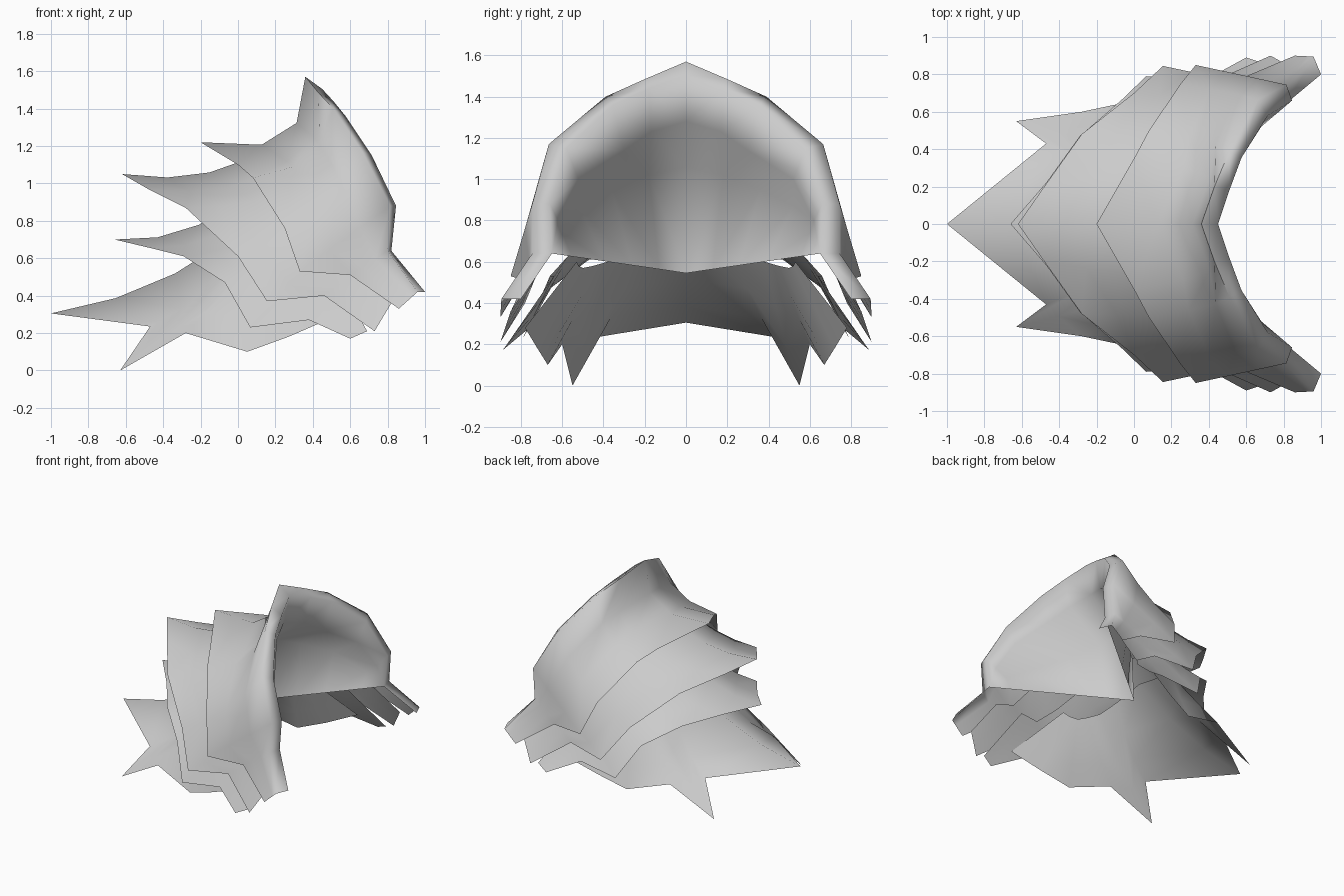
import bpy, bmesh, math
from mathutils import Vector

if "Cube" in bpy.data.objects:
    bpy.data.objects.remove(bpy.data.objects["Cube"])

grey = bpy.data.materials.new("plain_grey")
grey.use_nodes = True
grey.diffuse_color = (0.6, 0.6, 0.6, 1)
grey.node_tree.nodes["Principled BSDF"].inputs["Base Color"].default_value = (0.6, 0.6, 0.6, 1)


def loft(name, rings):
    """Skin half rings running from the middle to one side, mirrored across y."""
    bm = bmesh.new()
    rows = [[bm.verts.new(p) for p in ring] for ring in rings]
    for a, b in zip(rows, rows[1:]):
        for i in range(len(a) - 1):
            bm.faces.new([a[i], a[i + 1], b[i + 1], b[i]])
    half = bm.verts[:] + bm.edges[:] + bm.faces[:]
    copy = bmesh.ops.duplicate(bm, geom=half)["geom"]
    for v in copy:
        if isinstance(v, bmesh.types.BMVert):
            v.co.y = -v.co.y
    bmesh.ops.reverse_faces(bm, faces=[f for f in copy if isinstance(f, bmesh.types.BMFace)])
    bmesh.ops.remove_doubles(bm, verts=bm.verts[:], dist=0.0005)
    mesh = bpy.data.meshes.new(name)
    bm.to_mesh(mesh)
    bm.free()
    mesh.materials.append(grey)
    obj = bpy.data.objects.new(name, mesh)
    bpy.context.collection.objects.link(obj)
    bpy.ops.object.select_all(action="DESELECT")
    obj.select_set(True)
    bpy.context.view_layer.objects.active = obj
    bpy.ops.object.shade_smooth_by_angle(angle=math.radians(85))


def flared(upper, lower, sag):
    """Rings between two edges, sagging along the middle ridge."""
    fade = (1, 0.85, 0.5, 0.15, 0, 0, 0)
    rings = [upper]
    for t in (1 / 3, 2 / 3):
        rings.append([Vector(a).lerp(Vector(b), t) + Vector(sag) * f
                      for a, b, f in zip(upper, lower, fade)])
    return rings + [lower]


# Top plate: raised rim, rolled lip and hollow lining behind it
rim = [(.36, 0, 1.57), (.43, .2, 1.485), (.51, .39, 1.4), (.665, .665, 1.17),
       (.815, .745, .88), (.8, .745, .64), (.96, .895, .42)]
top_edge = [(-.2, 0, 1.22), (0, .35, 1.1), (.08, .5, 1.03), (.25, .75, .76),
            (.33, .85, .53), (.6, .79, .51), (.86, .9, .33)]
lip = [(.45, 0, 1.505), (.51, .18, 1.44), (.575, .355, 1.36), (.715, .58, 1.15),
       (.845, .66, .88), (.82, .65, .64), (1, .8, .42)]
corner = Vector(lip[5])
inner = [(.4, 0, 1.28), (.46, .17, 1.23), (.54, .3, 1.14), (.68, .52, 1),
         (.78, .62, .8), corner, corner]
middle = [(.1, 0, 1.06), (.18, .18, 1.02), (.3, .36, .95), (.47, .52, .87),
          (.7, .6, .74), corner, corner]
floor = [Vector((0, 0, .545)).lerp(corner, t) for t in (0, .2, .4, .6, .85, 1, 1)]
loft("top_plate", [floor, middle, inner, lip] + flared(rim, top_edge, (.14, 0, -.13)))

# Lower overlapping plates: upper edge, spiked lower edge, ridge sag
loft("second_plate", flared(
    [(.05, 0, 1.13), (.14, .3, 1.04), (.26, .49, .96), (.4, .65, .8),
     (.53, .72, .63), (.7, .71, .57), (.82, .85, .36)],
    [(-.62, 0, 1.05), (-.48, .2, .97), (-.28, .48, .87), (0, .7, .61),
     (.155, .845, .37), (.46, .78, .4), (.73, .9, .21)], (.02, 0, -.045)))
loft("third_plate", flared(
    [(0, 0, .9), (.08, .25, .84), (.15, .42, .76), (.25, .57, .63),
     (.36, .66, .53), (.52, .64, .53), (.69, .86, .21)],
    [(-.66, 0, .7), (-.47, .22, .655), (-.29, .47, .61), (-.07, .66, .47),
     (.065, .79, .23), (.38, .77, .27), (.6, .89, .17)], (.01, 0, -.055)))
loft("bottom_plate", flared(
    [(-.05, 0, .7), (-.04, .23, .65), (0, .38, .6), (.06, .45, .58),
     (.11, .5, .57), (.17, .52, .58), (.22, .53, .6)],
    [(-1, 0, .305), (-.47, .43, .235), (-.63, .55, 0), (-.28, .6, .2),
     (.05, .67, .1), (.27, .72, .18), (.5, .78, .28)], (.03, 0, -.05)))
